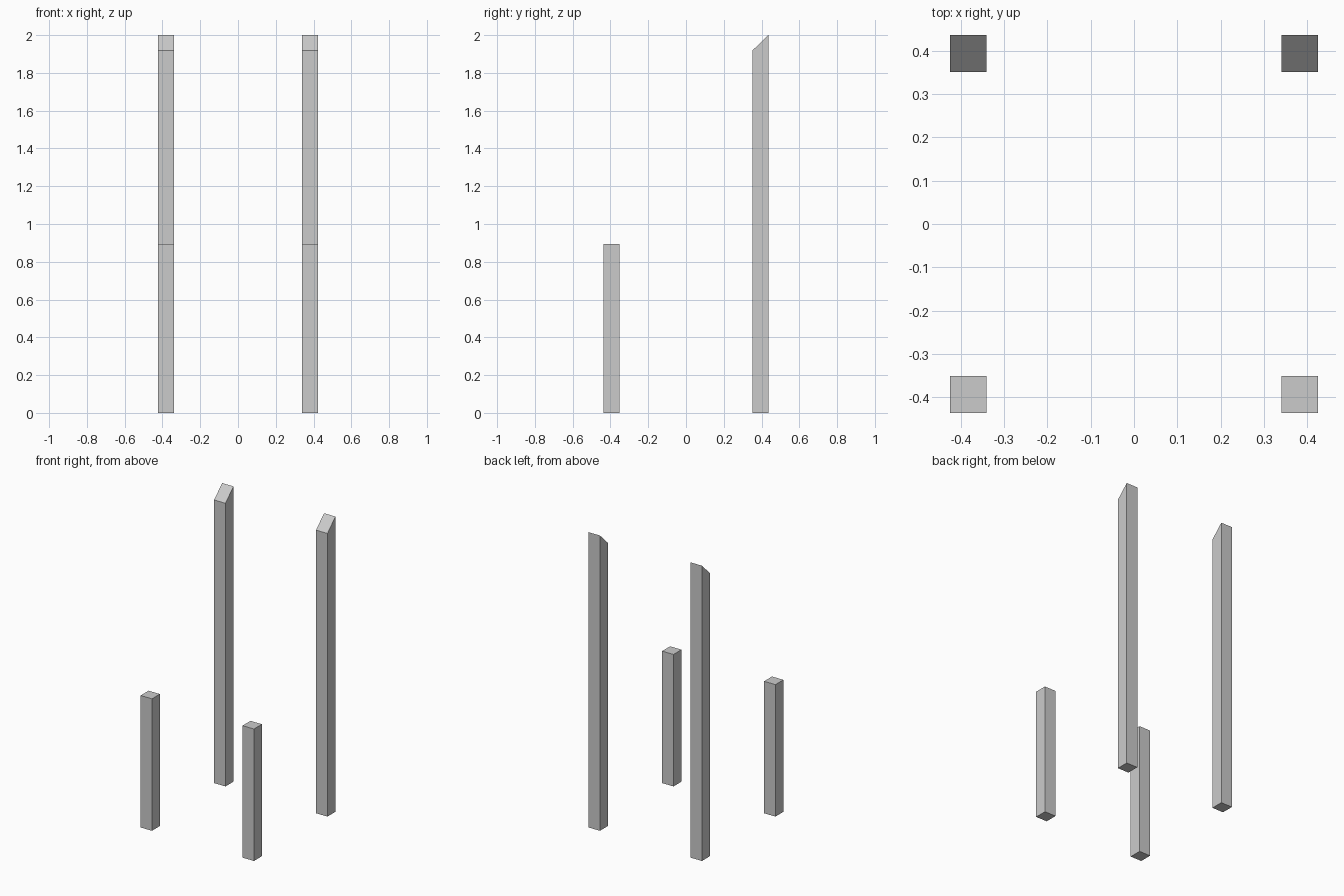
import bpy
import bmesh

if "Cube" in bpy.data.objects:
    bpy.data.objects.remove(bpy.data.objects["Cube"])

SIZE = 0.085      # square post section
X = 0.382         # post centre offsets
Y = 0.3935


def post(name, x, y, front_z, back_z):
    """Square post standing on the ground; the top may slope from front to back."""
    bm = bmesh.new()
    bmesh.ops.create_cube(bm, size=1)
    for v in bm.verts:
        top = back_z if v.co.y > 0 else front_z
        v.co = (x + v.co.x * SIZE, y + v.co.y * SIZE, top if v.co.z > 0 else 0)
    mesh = bpy.data.meshes.new(name)
    bm.to_mesh(mesh)
    bm.free()
    bpy.context.collection.objects.link(bpy.data.objects.new(name, mesh))


for side, sx in (("left", -1), ("right", 1)):
    # short flat-topped front posts
    post(f"front_post_{side}", sx * X, -Y, 0.894, 0.894)
    # tall back posts with a bevelled top
    post(f"back_post_{side}", sx * X, Y, 1.918, 2.0)
